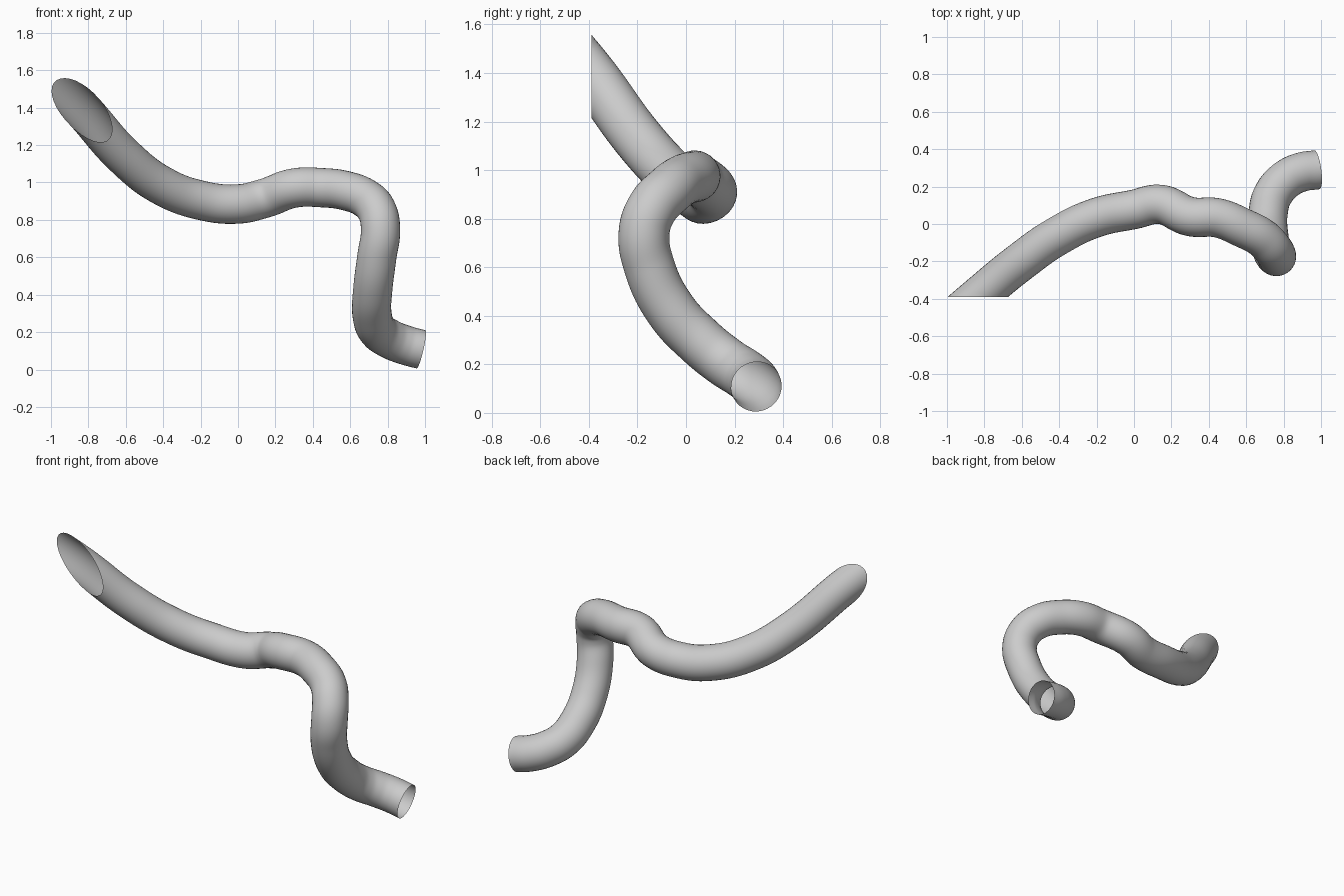
import bpy, bmesh
from mathutils import Vector

if "Cube" in bpy.data.objects:
    bpy.data.objects.remove(bpy.data.objects["Cube"])

# Centre line of the tube; both ends overshoot and are trimmed below
path = [
    (-1.07, -0.592, 1.63), (-0.835, -0.39, 1.393), (-0.61, -0.205, 1.14),
    (-0.41, -0.065, 0.985), (-0.2, 0.035, 0.905), (0.0, 0.078, 0.885),
    (0.14, 0.105, 0.915), (0.3, 0.04, 0.97), (0.45, 0.032, 0.972),
    (0.58, -0.02, 0.955), (0.685, -0.075, 0.913), (0.742, -0.135, 0.85),
    (0.762, -0.172, 0.75), (0.742, -0.15, 0.6), (0.72, -0.06, 0.42),
    (0.717, 0.06, 0.293), (0.745, 0.16, 0.212), (0.81, 0.235, 0.164),
    (0.89, 0.276, 0.132), (0.978, 0.29, 0.108), (1.08, 0.302, 0.085),
]
cu = bpy.data.curves.new("tube", 'CURVE')
cu.dimensions = '3D'
cu.bevel_depth = 0.105
cu.bevel_resolution = 14
cu.resolution_u = 10
sp = cu.splines.new('BEZIER')
sp.bezier_points.add(len(path) - 1)
for bp, co in zip(sp.bezier_points, path):
    bp.co = co
    bp.handle_left_type = bp.handle_right_type = 'AUTO'
tube = bpy.data.objects.new("tube", cu)
bpy.context.collection.objects.link(tube)
bpy.context.view_layer.objects.active = tube
tube.select_set(True)
bpy.ops.object.convert(target='MESH')
tube = bpy.context.object

# Trim: slanted mouth on the front plane, square cut at the lower end
bm = bmesh.new()
bm.from_mesh(tube.data)
for co, no in (((0, -0.39, 0), (0, -1, 0)),
               ((0.978, 0.29, 0.108), (0.96, 0.13, -0.22))):
    # only the stretch near each end may be cut
    end = Vector(co) if co[0] else Vector((-0.835, -0.39, 1.393))
    near = [v for v in bm.verts if (v.co - end).length < 0.5
            and (co[0] == 0 or v.co.x > 0.8)]
    faces = {f for v in near for f in v.link_faces}
    edges = {e for f in faces for e in f.edges}
    bmesh.ops.bisect_plane(bm, geom=near + list(edges) + list(faces),
                           plane_co=co, plane_no=no, clear_outer=True)
bmesh.ops.recalc_face_normals(bm, faces=bm.faces)
bm.to_mesh(tube.data)
bm.free()
tube.name = "bent_tube"
for p in tube.data.polygons:
    p.use_smooth = True
